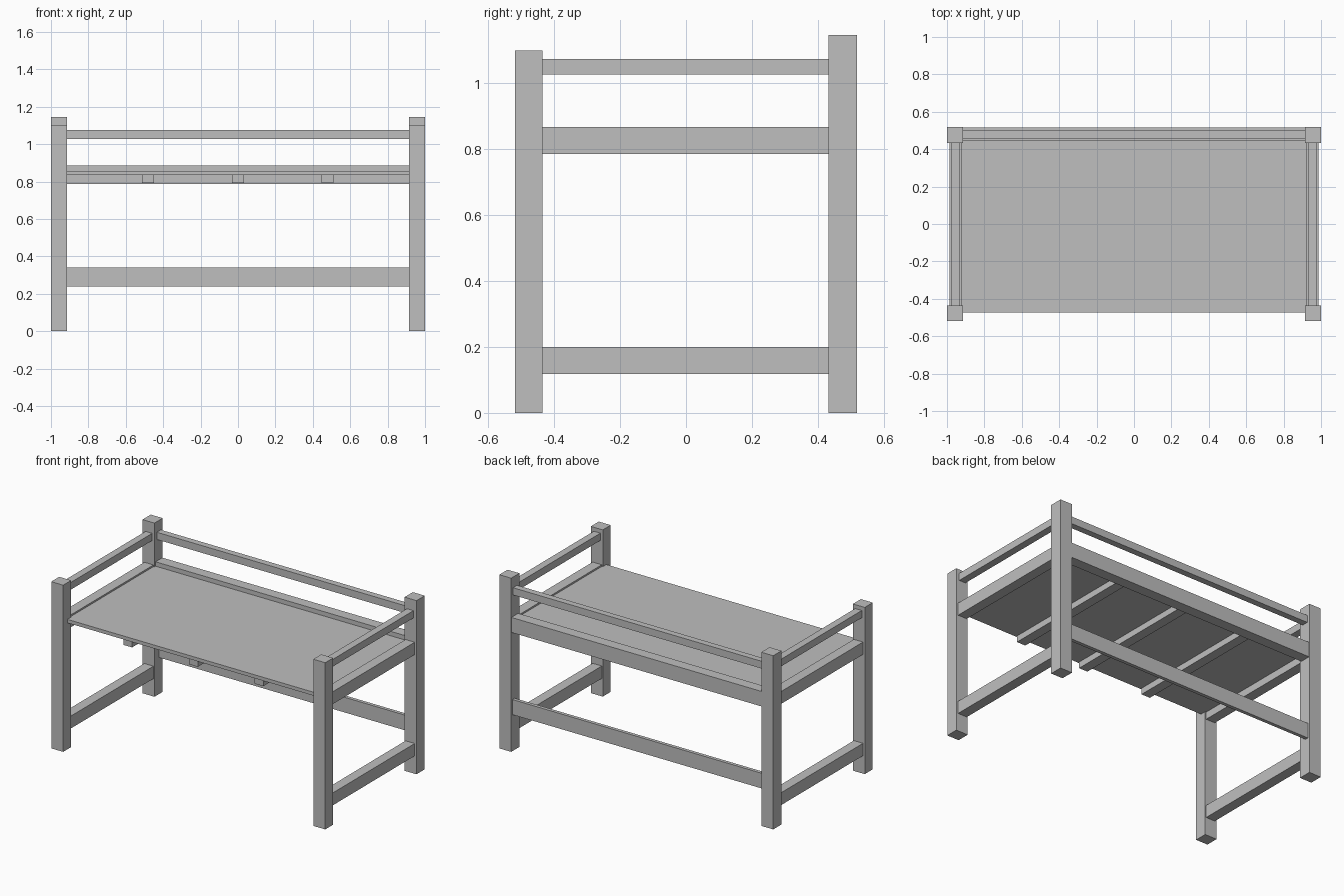
import bpy

cube = bpy.data.objects.get("Cube")
if cube:
    bpy.data.objects.remove(cube, do_unlink=True)

# Single flat grey
grey = bpy.data.materials.new("plain grey")
grey.use_nodes = True
colour = (0.52, 0.52, 0.52, 1)
grey.diffuse_color = colour
grey.node_tree.nodes["Principled BSDF"].inputs["Base Color"].default_value = colour


def box(name, xs, ys, zs):
    """Box spanning the given (low, high) ranges."""
    ranges = (xs, ys, zs)
    bpy.ops.mesh.primitive_cube_add(size=1, location=[(a + b) / 2 for a, b in ranges])
    ob = bpy.context.object
    ob.name = name
    ob.scale = [b - a for a, b in ranges]
    bpy.ops.object.transform_apply(location=False, rotation=False, scale=True)
    ob.data.materials.append(grey)
    return ob


def side_pair(name, xs, ys, zs):
    """The same box at both ends."""
    box("left_" + name, xs, ys, zs)
    box("right_" + name, (-xs[1], -xs[0]), ys, zs)


INNER = 0.913            # inner face of the posts
SPAN = (-INNER, INNER)
DEPTH = (-0.436, 0.433)  # between front and back posts

# Corner posts, the back pair taller
side_pair("front_post", (INNER, 1), (-0.519, DEPTH[0]), (0, 1.1))
side_pair("back_post", (INNER, 1), (DEPTH[1], 0.519), (0, 1.146))

# End rails
side_pair("top_rail", (0.93, 0.978), DEPTH, (1.026, 1.074))
side_pair("middle_rail", (0.92, 0.987), DEPTH, (0.786, 0.868))
side_pair("lower_rail", (0.92, 0.987), DEPTH, (0.118, 0.2))

# Back rails
box("back_top_rail", SPAN, (0.458, 0.5), (1.028, 1.076))
box("back_middle_rail", SPAN, (0.445, 0.516), (0.787, 0.886))
box("back_lower_rail", SPAN, (0.482, 0.505), (0.24, 0.34))

# Platform and its cross supports
box("platform", (-0.92, 0.92), (-0.474, 0.445), (0.834, 0.857))
for i, x in enumerate((-0.48, 0, 0.478)):
    box(f"support_slat_{i + 1}", (x - 0.032, x + 0.032), (-0.465, 0.445), (0.793, 0.834))
